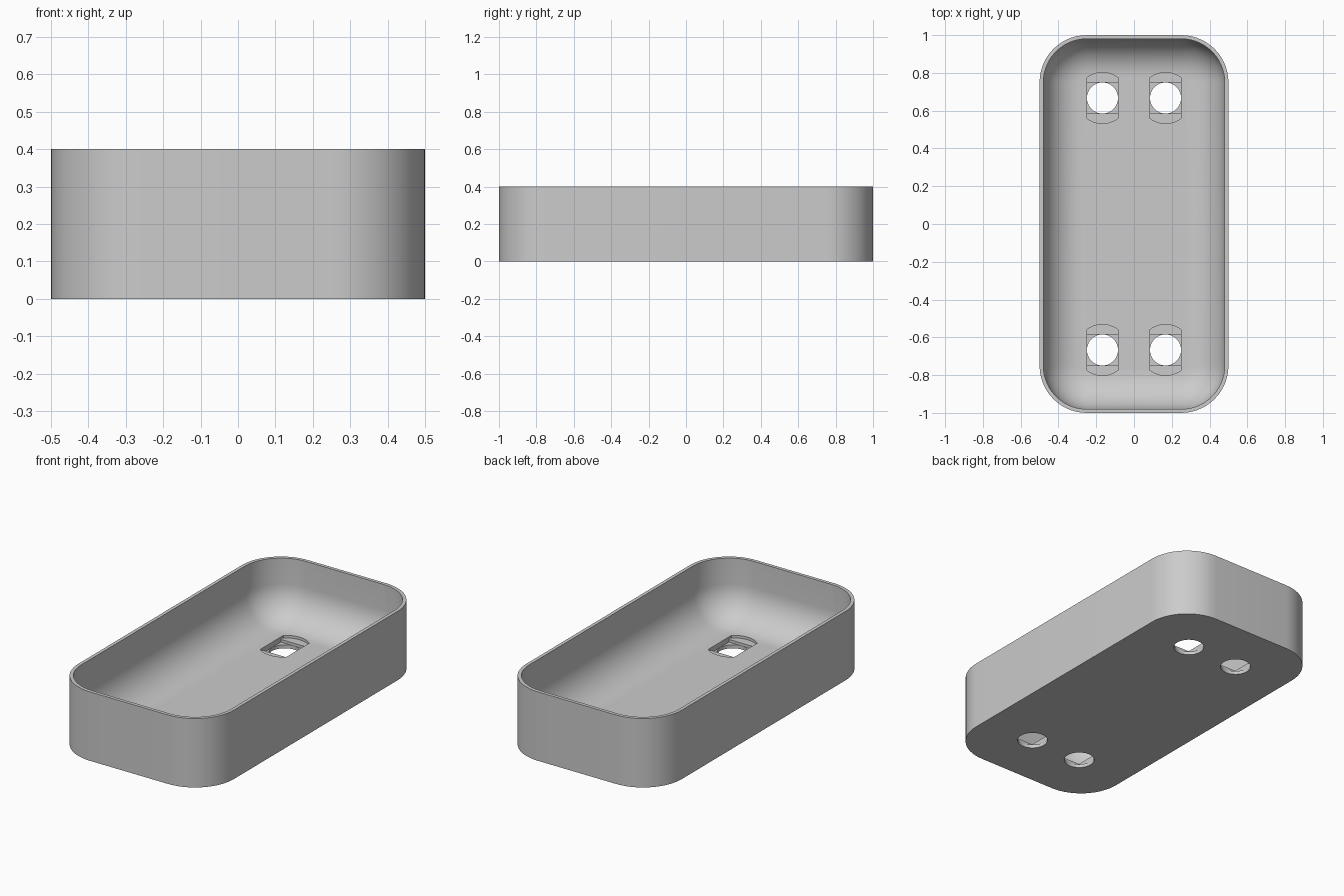
import bpy, bmesh, math

cube = bpy.data.objects.get("Cube")
if cube:
    bpy.data.objects.remove(cube, do_unlink=True)

HALF_X, HALF_Y, HEIGHT = 0.5, 1.0, 0.4
CORNER, WALL, FLOOR, FILLET = 0.25, 0.02, 0.05, 0.2
HOLE_X, HOLE_Y, HOLE_R, SLOT_R = 0.167, 0.667, 0.083, 0.135

grey = bpy.data.materials.new("plain grey")
grey.use_nodes = True
grey.diffuse_color = (0.6, 0.6, 0.6, 1)
grey.node_tree.nodes["Principled BSDF"].inputs["Base Color"].default_value = (0.6, 0.6, 0.6, 1)


def make_object(name, bm):
    bmesh.ops.recalc_face_normals(bm, faces=bm.faces)
    mesh = bpy.data.meshes.new(name)
    bm.to_mesh(mesh)
    bm.free()
    mesh.materials.append(grey)
    obj = bpy.data.objects.new(name, mesh)
    bpy.context.collection.objects.link(obj)
    return obj


def loft(bm, rings):
    """Skin a stack of equal-length point rings and cap both ends."""
    loops = [[bm.verts.new(p) for p in ring] for ring in rings]
    for a, b in zip(loops, loops[1:]):
        for i in range(len(a)):
            j = (i + 1) % len(a)
            bm.faces.new((a[i], a[j], b[j], b[i]))
    bm.faces.new(loops[0][::-1])
    bm.faces.new(loops[-1])


def rounded_rect(inset, z, steps=14):
    """Rounded rectangle ring, inset from the outer outline."""
    r = CORNER - inset
    cx, cy = HALF_X - CORNER, HALF_Y - CORNER
    ring = []
    for q, (sx, sy) in enumerate([(1, 1), (-1, 1), (-1, -1), (1, -1)]):
        for i in range(steps + 1):
            a = math.pi / 2 * (q + i / steps)
            ring.append((sx * cx + r * math.cos(a), sy * cy + r * math.sin(a), z))
    return ring


# Tray: outer wall, rim, inner wall, then a large fillet down to the floor
rings = [rounded_rect(0, 0), rounded_rect(0, HEIGHT), rounded_rect(WALL, HEIGHT)]
for i in range(13):
    t = math.pi / 2 * i / 12
    rings.append(rounded_rect(WALL + FILLET * (1 - math.cos(t)),
                              FLOOR + FILLET * (1 - math.sin(t))))
bm = bmesh.new()
loft(bm, rings)
tray = make_object("tray", bm)

# Outlines of the stepped screw holes
circle = [(HOLE_R * 0.99 * math.cos(math.tau * i / 40),
           HOLE_R * 0.99 * math.sin(math.tau * i / 40)) for i in range(40)]
square = [(HOLE_R, HOLE_R), (-HOLE_R, HOLE_R), (-HOLE_R, -HOLE_R), (HOLE_R, -HOLE_R)]
start = math.acos(HOLE_R / SLOT_R)
arc = [start + (math.pi - 2 * start) * i / 12 for i in range(13)]
slot = [(SLOT_R * math.cos(a + turn), SLOT_R * math.sin(a + turn))
        for turn in (0, math.pi) for a in arc]


def cut_holes(name, outline, bottom):
    bm = bmesh.new()
    for cx in (-HOLE_X, HOLE_X):
        for cy in (-HOLE_Y, HOLE_Y):
            loft(bm, [[(cx + x, cy + y, z) for x, y in outline] for z in (bottom, 0.15)])
    cutter = make_object(name, bm)
    cutter.hide_render = True
    mod = tray.modifiers.new(name, "BOOLEAN")
    mod.operation = "DIFFERENCE"
    mod.solver = "EXACT"
    mod.object = cutter
    bpy.context.view_layer.objects.active = tray
    bpy.ops.object.modifier_apply(modifier=mod.name)
    bpy.data.objects.remove(cutter, do_unlink=True)


# Wide slot on top, square step below it, round hole through the base
cut_holes("slot_cutter", slot, 0.036)
cut_holes("square_cutter", square, 0.02)
cut_holes("round_cutter", circle, -0.1)

# Smooth curved walls, sharp rim and hole edges
bpy.ops.object.select_all(action="DESELECT")
tray.select_set(True)
bpy.context.view_layer.objects.active = tray
bpy.ops.object.shade_smooth_by_angle(angle=math.radians(30))
